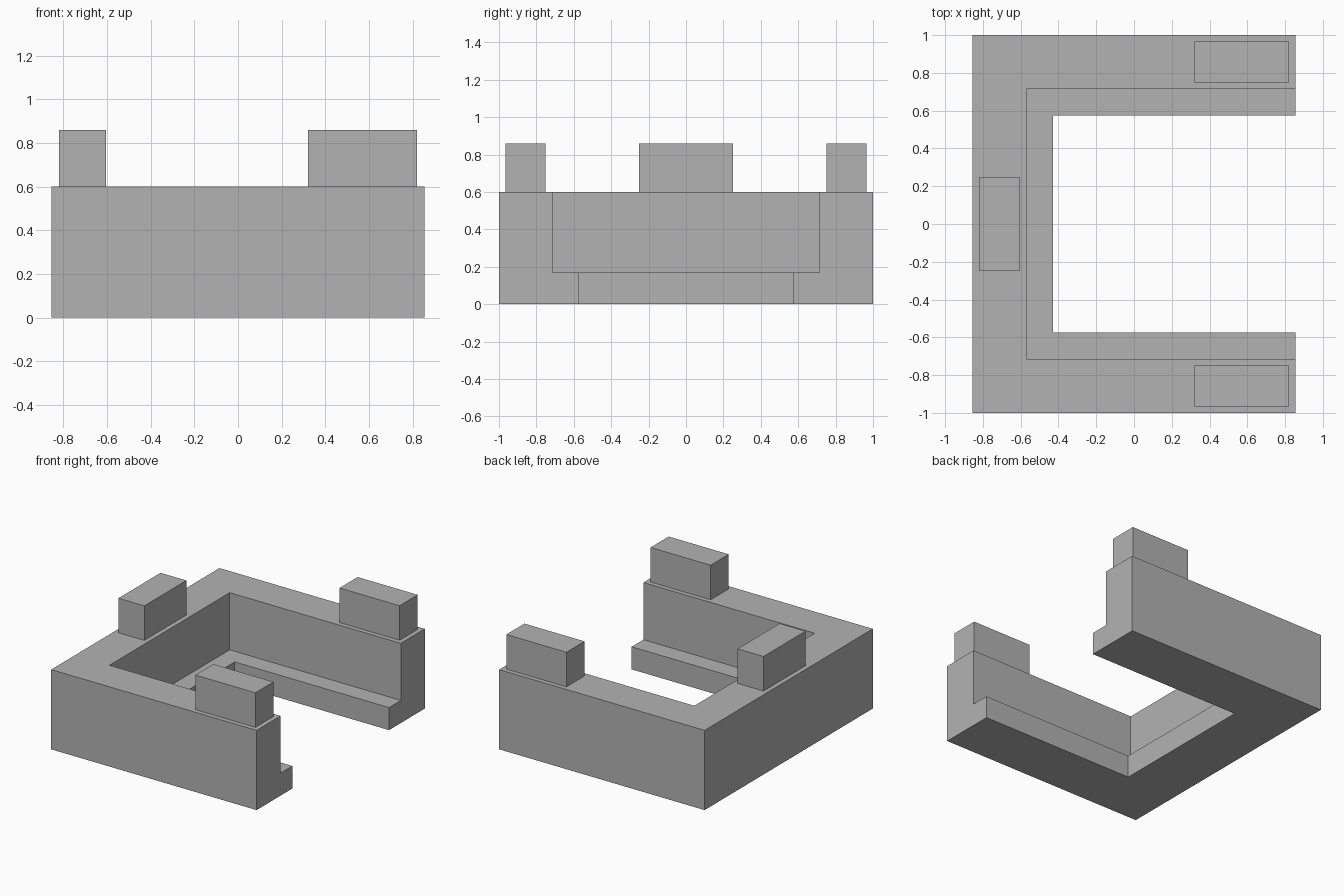
import bpy
import bmesh

cube = bpy.data.objects.get("Cube")
if cube:
    bpy.data.objects.remove(cube, do_unlink=True)

HALF_X, HALF_Y = 0.855, 1.0
WALL, STEP = 0.285, 0.425      # wall thickness, thickness including the ledge
LEDGE_Z, WALL_Z, TOP_Z = 0.17, 0.60, 0.86

stone = bpy.data.materials.new("grey_stone")
stone.use_nodes = True
grey = (0.45, 0.45, 0.45, 1)
stone.diffuse_color = grey
stone.node_tree.nodes["Principled BSDF"].inputs["Base Color"].default_value = grey


def finish(name, bm):
    bmesh.ops.recalc_face_normals(bm, faces=bm.faces)
    mesh = bpy.data.meshes.new(name)
    bm.to_mesh(mesh)
    bm.free()
    mesh.materials.append(stone)
    obj = bpy.data.objects.new(name, mesh)
    bpy.context.collection.objects.link(obj)


# U-shaped wall: an L profile (inset, height) swept with mitred corners
profile = [(0, 0), (STEP, 0), (STEP, LEDGE_Z), (WALL, LEDGE_Z), (WALL, WALL_Z), (0, WALL_Z)]
path = [(1, -1), (-1, -1), (-1, 1), (1, 1)]
bm = bmesh.new()
rings = []
for sx, sy in path:
    rings.append([bm.verts.new((HALF_X if sx > 0 else -HALF_X + inset,
                                sy * (HALF_Y - inset), z)) for inset, z in profile])
for a, b in zip(rings, rings[1:]):
    for i in range(len(profile)):
        j = (i + 1) % len(profile)
        bm.faces.new((a[i], a[j], b[j], b[i]))
bm.faces.new(rings[0])
bm.faces.new(rings[-1])
finish("stepped_wall", bm)


# Raised blocks on the wall top
def block(name, x0, x1, y0, y1):
    bm = bmesh.new()
    bmesh.ops.create_cube(bm, size=1)
    bmesh.ops.scale(bm, vec=(x1 - x0, y1 - y0, TOP_Z - WALL_Z), verts=bm.verts)
    bmesh.ops.translate(bm, vec=((x0 + x1) / 2, (y0 + y1) / 2, (WALL_Z + TOP_Z) / 2), verts=bm.verts)
    finish(name, bm)


block("front_block", 0.32, 0.82, -0.965, -0.75)
block("back_block", 0.32, 0.82, 0.75, 0.965)
block("side_block", -0.82, -0.605, -0.25, 0.25)
